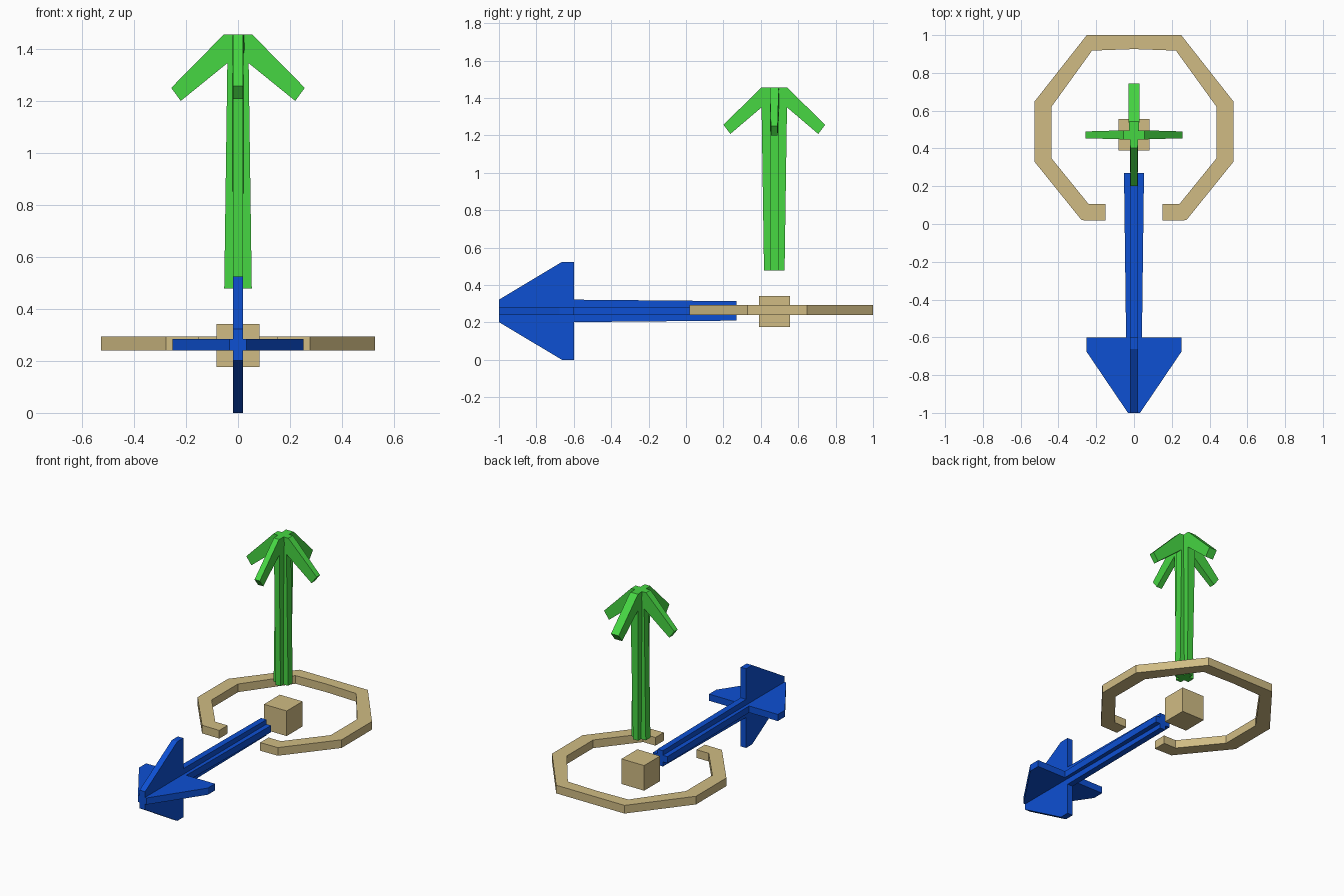
import bpy
import bmesh
from mathutils import Vector

cube = bpy.data.objects.get("Cube")
if cube:
    bpy.data.objects.remove(cube, do_unlink=True)


def material(name, rgb):
    m = bpy.data.materials.new(name)
    m.use_nodes = True
    m.diffuse_color = (*rgb, 1)
    m.node_tree.nodes["Principled BSDF"].inputs["Base Color"].default_value = (*rgb, 1)
    return m


GREEN = material("leaf green", (0.062, 0.68, 0.055))
BLUE = material("deep blue", (0.004, 0.08, 0.65))
TAN = material("sand tan", (0.63, 0.50, 0.23))


def plate(name, mat, profile, place, half):
    """Slab from a 2D profile; place(u, v, w) maps it to space, half(u, v) is its half thickness."""
    bm = bmesh.new()
    a, b = [[bm.verts.new(Vector(place(u, v, side * half(u, v)))) for u, v in profile]
            for side in (-1, 1)]
    bm.faces.new(a)
    bm.faces.new(b[::-1])
    for i in range(len(a)):
        j = (i + 1) % len(a)
        bm.faces.new((a[i], b[i], b[j], a[j]))
    bmesh.ops.recalc_face_normals(bm, faces=bm.faces)
    mesh = bpy.data.meshes.new(name)
    bm.to_mesh(mesh)
    bm.free()
    mesh.materials.append(mat)
    obj = bpy.data.objects.new(name, mesh)
    bpy.context.collection.objects.link(obj)
    return obj


def mirrored(half_profile):
    """Close a half outline by mirroring it across u = 0."""
    return half_profile + [(-u, v) for u, v in reversed(half_profile)]


def weld(obj, other):
    """Merge two crossing plates into one solid."""
    mod = obj.modifiers.new("cross", 'BOOLEAN')
    mod.operation = 'UNION'
    mod.solver = 'EXACT'
    mod.object = other
    bpy.context.view_layer.objects.active = obj
    bpy.ops.object.modifier_apply(modifier=mod.name)
    bpy.data.objects.remove(other, do_unlink=True)


# Upright arrow: two crossing plates with drooping barbs
CY = 0.472
up_wide = mirrored([(0.053, 0.478), (0.041, 1.345), (0.22, 1.20), (0.257, 1.25), (0.055, 1.455)])
up_deep = mirrored([(0.055, 0.478), (0.068, 1.35), (0.235, 1.208), (0.272, 1.257), (0.07, 1.455)])
up_arrow = plate("upright_arrow", GREEN, up_wide, lambda u, v, w: (u, CY + w, v),
                 lambda u, v: 0.018 if abs(u) > 0.1 else 0.024)
up_cross = plate("upright_arrow_cross", GREEN, up_deep, lambda u, v, w: (w, CY + u, v),
                 lambda u, v: 0.028 if u > 0.06 else 0.019)
weld(up_arrow, up_cross)

# Forward arrow: two crossing plates with a broad triangular head
CZ = 0.262
flat_outline = mirrored([(0.053, 0.27), (0.042, -0.6), (0.252, -0.6), (0.252, -0.675), (0.032, -1)])
tall_outline = mirrored([(0.052, 0.27), (0.06, -0.6), (0.262, -0.6), (0.262, -0.663), (0.06, -1)])
forward_arrow = plate("forward_arrow", BLUE, flat_outline,
                      lambda u, v, w: (u, v, CZ + w), lambda u, v: 0.022)
forward_cross = plate("forward_arrow_cross", BLUE, tall_outline,
                      lambda u, v, w: (w, v, CZ + u), lambda u, v: 0.02)
weld(forward_arrow, forward_cross)

# Open octagonal ring, with its gap under the forward arrow
outer = [(0.15, 0.018), (0.277, 0.02), (0.527, 0.33), (0.527, 0.648), (0.25, 1)]
inner = [(0.15, 0.105), (0.24, 0.105), (0.436, 0.347), (0.436, 0.622), (0.222, 0.918), (0, 0.926)]
ring_outline = mirrored(outer)
ring_outline += [(-u, v) for u, v in inner] + inner[-2::-1]
plate("open_ring", TAN, ring_outline, lambda u, v, w: (u, v, 0.266 + w), lambda u, v: 0.027)

# Centre block
bpy.ops.mesh.primitive_cube_add(size=0.166, location=(0, 0.473, 0.259))
block = bpy.context.object
block.name = "centre_block"
block.data.materials.append(TAN)
